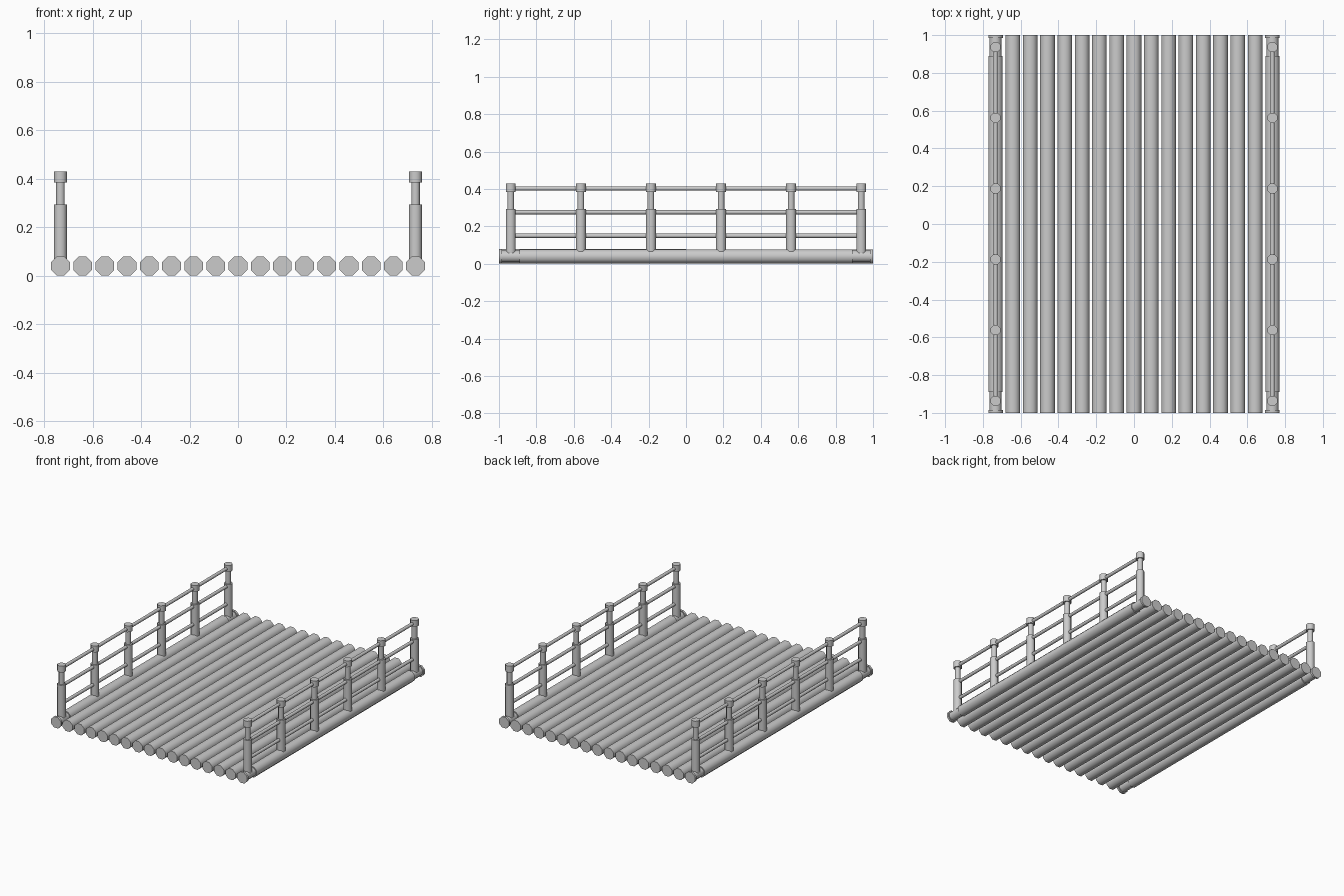
import bpy, bmesh, math
from mathutils import Matrix

if "Cube" in bpy.data.objects:
    bpy.data.objects.remove(bpy.data.objects["Cube"])

SIDES = 8
PITCH = 0.0916
SIDE_X = PITCH * 8
LOG_R, LOG_Z = 0.0385, 0.0395


def turned(name, profile, loc, along_y=False):
    """Octagonal turned part from (position, flat radius) pairs along its axis."""
    bm = bmesh.new()
    rings = []
    for h, r in profile:
        rad = r / math.cos(math.pi / SIDES)
        ring = []
        for i in range(SIDES):
            a = 2 * math.pi * (i + 0.5) / SIDES
            ring.append(bm.verts.new((rad * math.cos(a), rad * math.sin(a), h)))
        rings.append(ring)
    for lo, hi in zip(rings, rings[1:]):
        for i in range(SIDES):
            j = (i + 1) % SIDES
            bm.faces.new((lo[i], lo[j], hi[j], hi[i]))
    bm.faces.new(rings[0][::-1])
    bm.faces.new(rings[-1])
    if along_y:
        bm.transform(Matrix.Rotation(-math.pi / 2, 4, 'X'))
    bmesh.ops.recalc_face_normals(bm, faces=bm.faces)
    mesh = bpy.data.meshes.new(name)
    bm.to_mesh(mesh)
    bm.free()
    ob = bpy.data.objects.new(name, mesh)
    ob.location = loc
    bpy.context.collection.objects.link(ob)
    bpy.ops.object.select_all(action='DESELECT')
    ob.select_set(True)
    bpy.context.view_layer.objects.active = ob
    bpy.ops.object.shade_smooth_by_angle(angle=math.radians(50))
    return ob


# Deck logs
for i in range(-7, 8):
    turned("deck_log", [(-1, LOG_R), (1, LOG_R)], (i * PITCH, 0, LOG_Z), True)

# Side beam with necked ends and end collars
half = [(0.89, 0.0375), (0.89, 0.031), (0.985, 0.031), (0.985, LOG_R), (1, LOG_R)]
beam = [(-y, r) for y, r in reversed(half)] + half

# Post: thick base, thin neck, cap
post = [(0.045, 0.0265), (0.293, 0.0265), (0.293, 0.0175),
        (0.384, 0.0175), (0.384, 0.0265), (0.429, 0.0265)]

for s in (-1, 1):
    x = s * SIDE_X
    turned("side_beam", beam, (x, 0, LOG_Z), True)
    for k in range(6):
        turned("railing_post", post, (x, -0.937 + k * 0.3748, 0))
    # Handrails
    for z in (0.15, 0.276, 0.403):
        turned("handrail", [(-0.937, 0.011), (0.937, 0.011)], (x, 0, z), True)
